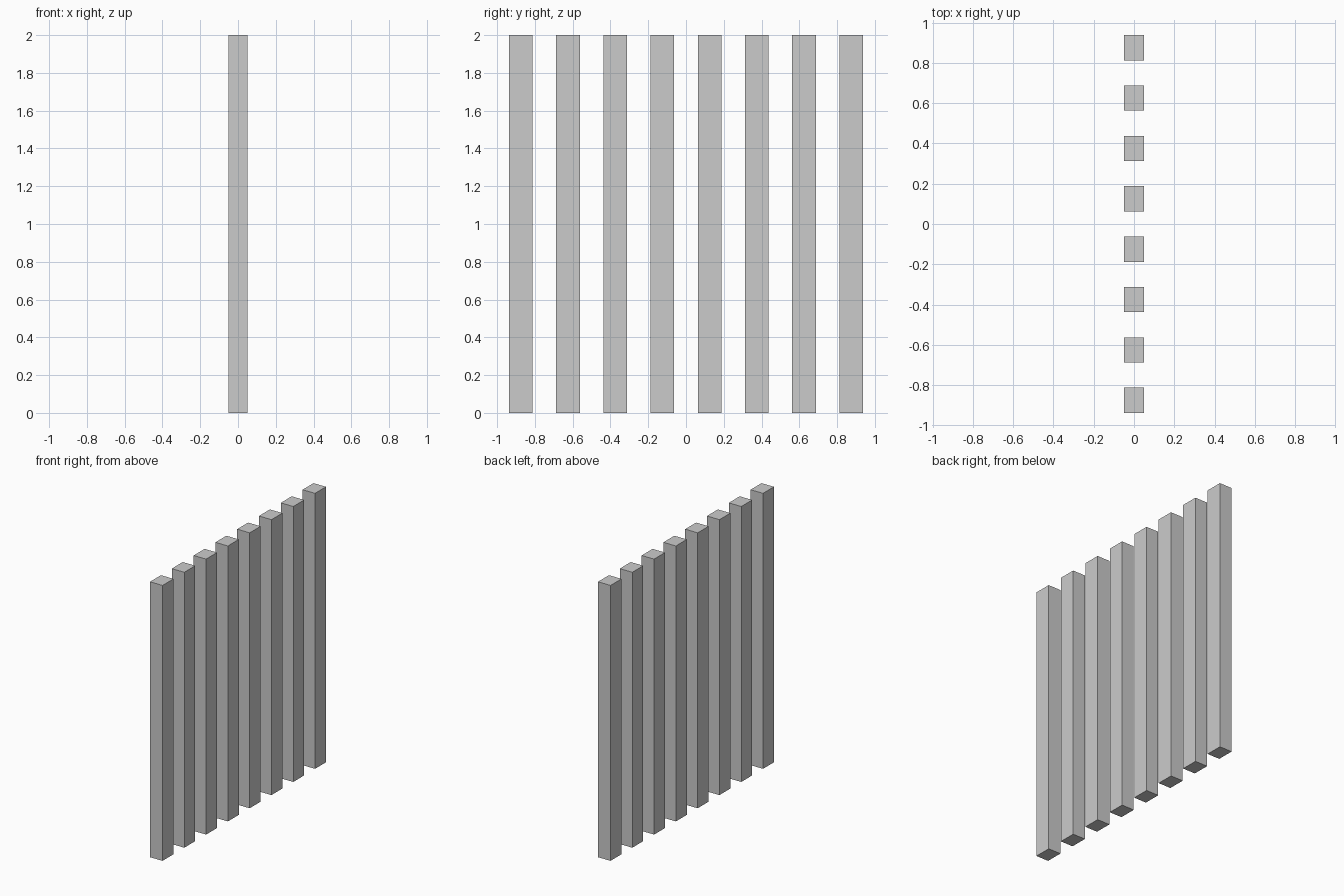
import bpy

if "Cube" in bpy.data.objects:
    bpy.data.objects.remove(bpy.data.objects["Cube"])

COUNT = 8
PITCH = 0.25
SIZE = (0.1, 0.125, 2.0)


def add_slat(index):
    # upright rectangular slat standing on the ground
    y = (index - (COUNT - 1) / 2) * PITCH
    bpy.ops.mesh.primitive_cube_add(size=1, location=(0, y, SIZE[2] / 2))
    slat = bpy.context.object
    slat.name = f"slat_{index + 1}"
    slat.scale = SIZE
    bpy.ops.object.transform_apply(location=False, rotation=False, scale=True)


# row of evenly spaced slats along y
for i in range(COUNT):
    add_slat(i)
